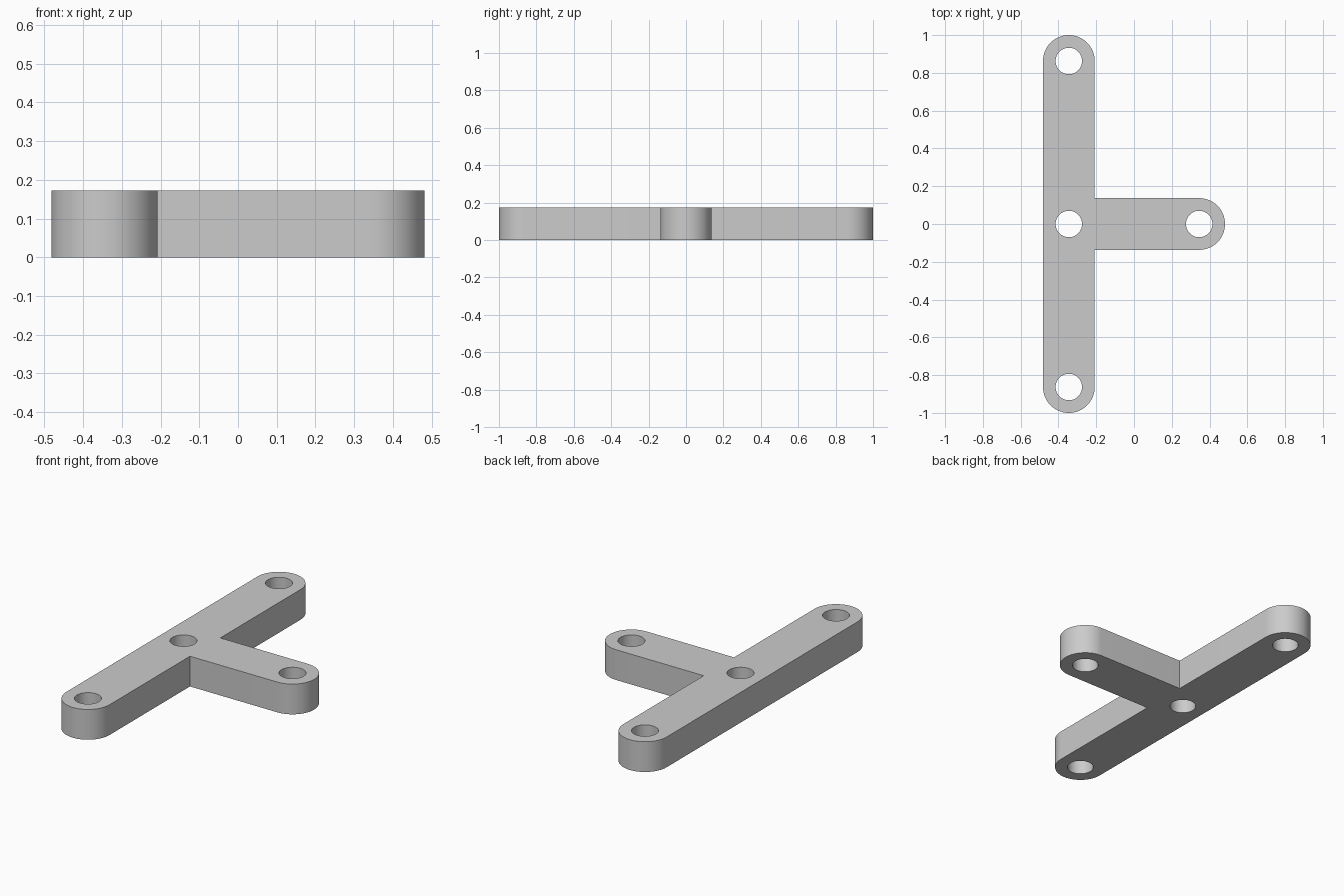
import bpy, bmesh
from math import sin, cos, pi

if "Cube" in bpy.data.objects:
    bpy.data.objects.remove(bpy.data.objects["Cube"], do_unlink=True)

HEIGHT = 0.173
RADIUS = 0.137        # half width of the bars
HOLE = 0.07
BAR_X, END_Y = -0.345, 0.863
ARM_X = 0.345


def arc(cx, cy, r, start, sweep, steps):
    angles = [start + sweep * i / steps for i in range(steps + 1)]
    return [(cx + r * cos(a), cy + r * sin(a)) for a in angles]


def prisms(name, outlines, z0, z1):
    """Extrude closed outlines into solid prisms in one object."""
    bm = bmesh.new()
    for outline in outlines:
        face = bm.faces.new([bm.verts.new((x, y, z0)) for x, y in outline])
        new = bmesh.ops.extrude_face_region(bm, geom=[face], use_keep_orig=True)["geom"]
        top = [v for v in new if isinstance(v, bmesh.types.BMVert)]
        bmesh.ops.translate(bm, verts=top, vec=(0, 0, z1 - z0))
    bmesh.ops.recalc_face_normals(bm, faces=bm.faces)
    mesh = bpy.data.meshes.new(name)
    bm.to_mesh(mesh)
    bm.free()
    obj = bpy.data.objects.new(name, mesh)
    bpy.context.collection.objects.link(obj)
    return obj


grey = bpy.data.materials.new("plain grey")
grey.use_nodes = True
colour = (0.6, 0.6, 0.6, 1)
grey.diffuse_color = colour
grey.node_tree.nodes["Principled BSDF"].inputs["Base Color"].default_value = colour

# T-shaped plate with rounded ends
corner = BAR_X + RADIUS
outline = (arc(BAR_X, END_Y, RADIUS, 0, pi, 32)
           + arc(BAR_X, -END_Y, RADIUS, pi, pi, 32)
           + [(corner, -RADIUS)]
           + arc(ARM_X, 0, RADIUS, -pi / 2, pi, 32)
           + [(corner, RADIUS)])
plate = prisms("t_bracket", [outline], 0, HEIGHT)
plate.data.materials.append(grey)

# Bolt holes
centres = [(BAR_X, END_Y), (BAR_X, 0), (BAR_X, -END_Y), (ARM_X, 0)]
circles = [arc(x, y, HOLE, 0, 2 * pi, 48)[:-1] for x, y in centres]
cutter = prisms("hole_cutter", circles, -0.1, HEIGHT + 0.1)
cutter.data.materials.append(grey)
cutter.hide_render = True

cut = plate.modifiers.new("holes", "BOOLEAN")
cut.operation = "DIFFERENCE"
cut.solver = "EXACT"
cut.object = cutter

bpy.ops.object.select_all(action="DESELECT")
bpy.context.view_layer.objects.active = plate
plate.select_set(True)
bpy.ops.object.modifier_apply(modifier=cut.name)
bpy.data.objects.remove(cutter, do_unlink=True)
bpy.ops.object.shade_smooth_by_angle()
